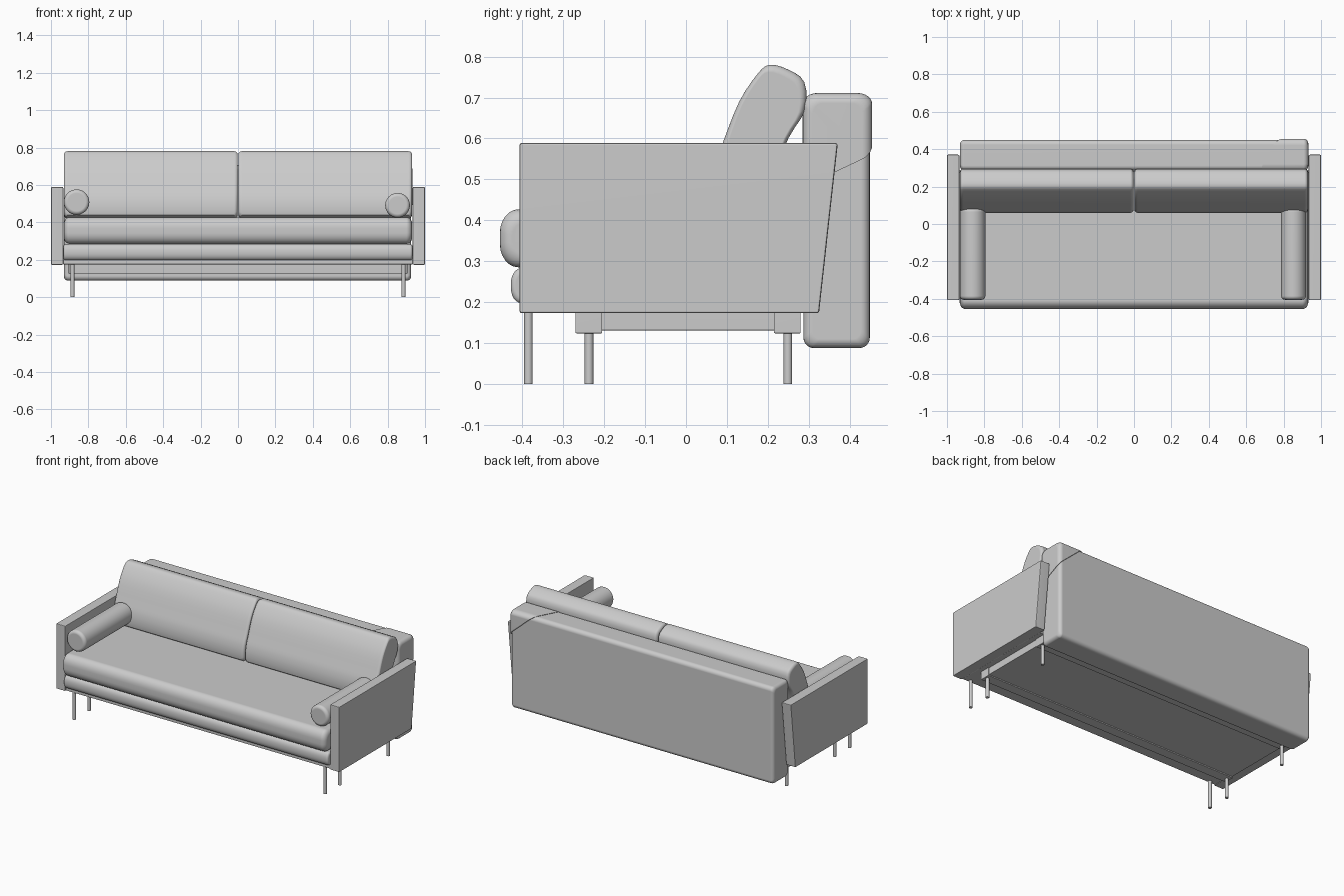
import bpy, bmesh, math
from mathutils import Vector

if "Cube" in bpy.data.objects:
    bpy.data.objects.remove(bpy.data.objects["Cube"])


def finish(name, bm, angle=40):
    bmesh.ops.recalc_face_normals(bm, faces=bm.faces)
    me = bpy.data.meshes.new(name)
    bm.to_mesh(me)
    bm.free()
    ob = bpy.data.objects.new(name, me)
    bpy.context.collection.objects.link(ob)
    bpy.ops.object.select_all(action='DESELECT')
    ob.select_set(True)
    bpy.context.view_layer.objects.active = ob
    bpy.ops.object.shade_smooth_by_angle(angle=math.radians(angle))
    wn = ob.modifiers.new("weighted", 'WEIGHTED_NORMAL')
    wn.keep_sharp = True
    return ob


def loft(prof, stations):
    """Sweep a (y, z) profile along x; each station is (x, inset)."""
    ys, zs = [p[0] for p in prof], [p[1] for p in prof]
    cy, cz = (min(ys) + max(ys)) / 2, (min(zs) + max(zs)) / 2
    ly, lz = max(ys) - min(ys), max(zs) - min(zs)
    bm = bmesh.new()
    rings = []
    for x, i in stations:
        sy, sz = 1 - 2 * i / ly, 1 - 2 * i / lz
        rings.append([bm.verts.new((x, cy + (y - cy) * sy, cz + (z - cz) * sz)) for y, z in prof])
    n = len(prof)
    for a, b in zip(rings, rings[1:]):
        for k in range(n):
            bm.faces.new((a[k], a[(k + 1) % n], b[(k + 1) % n], b[k]))
    bm.faces.new(rings[0])
    bm.faces.new(rings[-1])
    bmesh.ops.recalc_face_normals(bm, faces=bm.faces)
    return bm


def soft_ends(x0, x1, r, n=5):
    q = [(r * (1 - math.cos(t)), r * (1 - math.sin(t)))
         for t in (math.pi / 2 * k / n for k in range(n + 1))]
    return [(x0 + d, i) for d, i in q] + [(x1 - d, i) for d, i in reversed(q)]


def rounded_rect(y0, y1, z0, z1, ry, rz, n=6):
    pts = []
    for c, (y, z) in enumerate(((y1 - ry, z1 - rz), (y0 + ry, z1 - rz), (y0 + ry, z0 + rz), (y1 - ry, z0 + rz))):
        for k in range(n + 1):
            t = math.pi / 2 * (c + k / n)
            pts.append((y + ry * math.cos(t), z + rz * math.sin(t)))
    return pts


def smooth_loop(p, sub=3):
    out, n = [], len(p)
    for i in range(n):
        a, b, c, d = (Vector(p[(i + k) % n]) for k in (-1, 0, 1, 2))
        for s in range(sub):
            t = s / sub
            out.append(tuple(0.5 * (2 * b + (c - a) * t + (2 * a - 5 * b + 4 * c - d) * t * t
                                    + (3 * b - a - 3 * c + d) * t ** 3)))
    return out


def panel(name, prof, x0, x1, bevel=0.004):
    bm = loft(prof, [(x0, 0), (x1, 0)])
    bmesh.ops.bevel(bm, geom=bm.edges[:], offset=bevel, segments=2, profile=0.5, affect='EDGES')
    return finish(name, bm)


def rect(y0, y1, z0, z1):
    return [(y0, z0), (y1, z0), (y1, z1), (y0, z1)]


# Slanted-back arms and legs on each side
arm = [(-0.407, 0.173), (0.325, 0.173), (0.371, 0.589), (-0.407, 0.589)]
for s, side in ((-1, "left"), (1, "right")):
    panel(side + "_arm", arm, s * 0.934, s * 1.0, 0.006)
    for leg, y, top in (("front", -0.385, 0.18), ("middle", -0.237, 0.13), ("rear", 0.249, 0.13)):
        bm = bmesh.new()
        bmesh.ops.create_cone(bm, cap_ends=True, segments=20, radius1=0.0105, radius2=0.0105, depth=top)
        bmesh.ops.translate(bm, verts=bm.verts, vec=(s * 0.885, y, top / 2))
        finish(side + "_" + leg + "_leg", bm)

# Base frame and undercarriage
panel("base_frame", rect(-0.4, 0.285, 0.175, 0.205), -0.935, 0.935)
panel("under_panel", rect(-0.21, 0.22, 0.131, 0.178), -0.9, 0.9, 0.002)
panel("front_rail", rect(-0.27, -0.205, 0.124, 0.178), -0.905, 0.905, 0.002)
panel("rear_rail", rect(0.215, 0.28, 0.124, 0.178), -0.905, 0.905, 0.002)

# Upholstered base, seat and backrest
finish("lower_cushion", loft(rounded_rect(-0.428, 0.285, 0.198, 0.283, 0.025, 0.038), soft_ends(-0.933, 0.933, 0.012)))
finish("seat_cushion", loft(rounded_rect(-0.455, 0.285, 0.285, 0.427, 0.046, 0.058), soft_ends(-0.93, 0.93, 0.03)))
back = rounded_rect(0.287, 0.449, 0.088, 0.706, 0.025, 0.025)
finish("backrest", loft(back, soft_ends(-0.93, 0.925, 0.022)))

# Draped cap over one top corner of the backrest
cap = rounded_rect(0.285, 0.455, 0.084, 0.711, 0.035, 0.028)
bm = loft(cap, soft_ends(0.5, 0.932, 0.025))
a, b, c = Vector((0.68, 0.30, 0.71)), Vector((0.76, 0.45, 0.71)), Vector((0.93, 0.45, 0.56))
cut = bmesh.ops.bisect_plane(bm, geom=bm.verts[:] + bm.edges[:] + bm.faces[:], plane_co=b,
                             plane_no=(b - a).cross(c - b), clear_outer=True)
bmesh.ops.edgeloop_fill(bm, edges=[e for e in cut['geom_cut'] if isinstance(e, bmesh.types.BMEdge)])
finish("corner_cap", bm)

# Leaning back cushions
lean = smooth_loop([(0.075, 0.428), (0.06, 0.47), (0.068, 0.53), (0.09, 0.59), (0.13, 0.69), (0.175, 0.758),
                    (0.205, 0.78), (0.25, 0.768), (0.289, 0.738), (0.291, 0.67), (0.25, 0.6),
                    (0.21, 0.5), (0.18, 0.428)])
for s, side in ((-1, "left"), (1, "right")):
    finish(side + "_back_cushion", loft(lean, [(s * x, i) for x, i in soft_ends(0.002, 0.93, 0.018)]))

# Bolsters lying along the arms
for side, x, z, r in (("left", -0.863, 0.508, 0.068), ("right", 0.853, 0.491, 0.066)):
    circle = [(r * math.cos(math.tau * k / 40), r * math.sin(math.tau * k / 40)) for k in range(40)]
    bm = loft(circle, soft_ends(-0.405, 0.085, 0.02))
    for v in bm.verts:
        v.co = (x + v.co.y, v.co.x, z + v.co.z)
    finish(side + "_bolster", bm)
